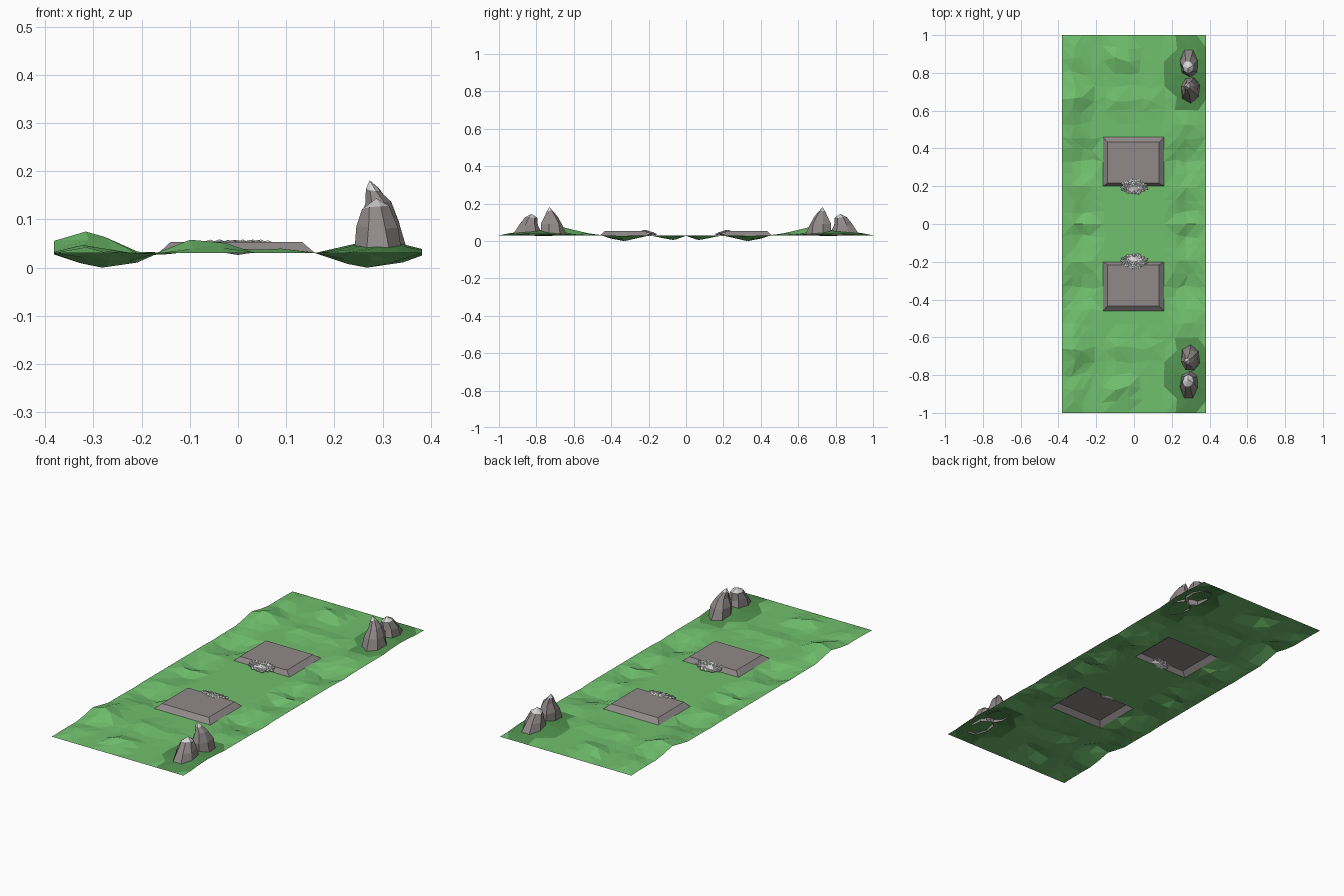
import bpy, bmesh, math, random
from mathutils import Vector

if "Cube" in bpy.data.objects:
    bpy.data.objects.remove(bpy.data.objects["Cube"])

random.seed(4)


def mat(name, col):
    m = bpy.data.materials.new(name)
    m.diffuse_color = (*col, 1)
    m.use_nodes = True
    m.node_tree.nodes["Principled BSDF"].inputs["Base Color"].default_value = m.diffuse_color
    return m


GRASS = mat("grass green", (0.165, 0.53, 0.155))
DARK = mat("dark grass green", (0.085, 0.29, 0.078))
STONE = mat("warm grey stone", (0.28, 0.25, 0.25))
SNOW = mat("pale grey", (0.68, 0.68, 0.68))


def finish(bm, name, mats):
    """Turn a bmesh into an object mirrored across y = 0."""
    me = bpy.data.meshes.new(name)
    bm.to_mesh(me)
    bm.free()
    ob = bpy.data.objects.new(name, me)
    bpy.context.collection.objects.link(ob)
    for m in mats:
        me.materials.append(m)
    mod = ob.modifiers.new("mirror", 'MIRROR')
    mod.use_axis = (False, True, False)
    mod.merge_threshold = 0.0005
    return ob


# Terrain sheet: hills and dips as (x, y, radius, height)
BUMPS = [(-.32, .66, .135, .045), (-.07, .87, .11, .034), (-.07, .66, .10, .02),
         (-.32, .90, .09, .02), (.08, .66, .08, .010), (-.33, .77, .08, .012),
         (-.27, .335, .135, -.034), (.28, .335, .135, -.034),
         (-.27, .08, .10, -.026), (.28, .08, .10, -.026),
         (.28, .53, .09, .012), (-.30, .50, .07, .015), (-.14, .76, .07, -.008)]
XS = [-.382, -.32, -.27, -.22, -.165, -.10, -.03, .04, .10, .16, .22, .28, .33, .382]
YS = [0, .065, .13, .20, .265, .33, .395, .46, .53, .60, .66, .73, .80, .87, .935, 1]


def mound(x, y):
    return math.hypot((x - .29) / .125, (y - .80) / .205)


def ground(x, y):
    z = .03
    for bx, by, r, h in BUMPS:
        d = math.hypot(x - bx, y - by) / r
        if d < 1:
            z += h * (.5 + .5 * math.cos(math.pi * d))
    z += .032 * max(0, 1 - mound(x, y))
    return max(0, z)


bm = bmesh.new()
grid = []
for j, y in enumerate(YS):
    row = []
    for i, x in enumerate(XS):
        px, py = x, y
        on_pad = -.17 < x < .165 and .19 < y < .47
        if not on_pad and 0 < i < len(XS) - 1 and 0 < j < len(YS) - 1:
            px += random.uniform(-.013, .013)
            py += random.uniform(-.013, .013)
        row.append(bm.verts.new((px, py, .03 if on_pad else ground(px, py))))
    grid.append(row)
for j in range(len(YS) - 1):
    for i in range(len(XS) - 1):
        cx, cy = (XS[i] + XS[i + 1]) / 2, (YS[j] + YS[j + 1]) / 2
        if -.165 < cx < .16 and .2 < cy < .46:
            continue  # opening under the stone pad
        a, b = grid[j][i], grid[j][i + 1]
        c, d = grid[j + 1][i + 1], grid[j + 1][i]
        tris = [(a, b, c), (a, c, d)] if random.random() < .5 else [(a, b, d), (b, c, d)]
        for t in tris:
            f = bm.faces.new(t)
            m = f.calc_center_median()
            f.material_index = int(mound(m.x, m.y) < 1)
finish(bm, "terrain", [GRASS, DARK])

# Stone pads: low plateaus with sloping sides, open below
bm = bmesh.new()
low = [bm.verts.new((x, y, .03)) for x, y in
       [(-.165, .20), (.16, .20), (.16, .46), (-.165, .46)]]
top = [bm.verts.new((x, y, .053)) for x, y in
       [(-.14, .216), (.133, .216), (.133, .433), (-.14, .433)]]
bm.faces.new(top)
for k in range(4):
    n = (k + 1) % 4
    bm.faces.new((low[k], low[n], top[n], top[k]))
finish(bm, "stone_pad", [STONE])


# Mountains: jittered seven-sided stacks of rings with a snow cap
def mountain(name, rings, tip, snow_z, sides=7):
    bm = bmesh.new()
    prev = None
    for cx, cy, z, rx, ry in rings:
        ring = []
        for k in range(sides):
            a = 2 * math.pi * (k + .3) / sides
            s = random.uniform(.9, 1.08)
            ring.append(bm.verts.new((cx + rx * s * math.cos(a),
                                      cy + ry * s * math.sin(a),
                                      z + random.uniform(-.004, .004))))
        if prev:
            for k in range(sides):
                n = (k + 1) % sides
                bm.faces.new((prev[k], prev[n], ring[n], ring[k]))
        prev = ring
    t = bm.verts.new(tip)
    for k in range(sides):
        bm.faces.new((prev[k], prev[(k + 1) % sides], t))
    for f in bm.faces:
        f.material_index = int(f.calc_center_median().z > snow_z)
    return finish(bm, name, [STONE, SNOW])


mountain("tall_peak", [(.298, .715, .036, .054, .073), (.295, .717, .09, .046, .059),
                       (.292, .722, .135, .028, .036), (.28, .728, .162, .014, .016)],
         (.273, .73, .181), .155)
mountain("short_peak", [(.293, .85, .036, .052, .08), (.290, .845, .085, .042, .057),
                        (.286, .83, .124, .028, .035)],
         (.287, .825, .144), .125)

# Rubble slope: flat heap and small pale rocks at the inner edge of each pad
bm = bmesh.new()


def rock(x, y, z, sx, sy, sz):
    r = bmesh.ops.create_icosphere(bm, subdivisions=1, radius=1)
    turn = random.uniform(0, 6)
    for v in r["verts"]:
        p = Vector((v.co.x * math.cos(turn) - v.co.y * math.sin(turn),
                    v.co.x * math.sin(turn) + v.co.y * math.cos(turn), v.co.z))
        p *= random.uniform(.85, 1.1)
        v.co = (x + p.x * sx, y + p.y * sy, z + p.z * sz)


rock(0, .20, .040, .066, .036, .013)
for k in range(48):
    a = k * 2.39996
    r = math.sqrt((k + .5) / 48)
    x, y = .068 * r * math.cos(a), .197 + .036 * r * math.sin(a)
    z = .036 + .016 * min(1, max(0, (y - .165) / .045))
    s = random.uniform(.008, .013)
    rock(x, y, z, s, s * .8, .006)
finish(bm, "rubble", [SNOW])
